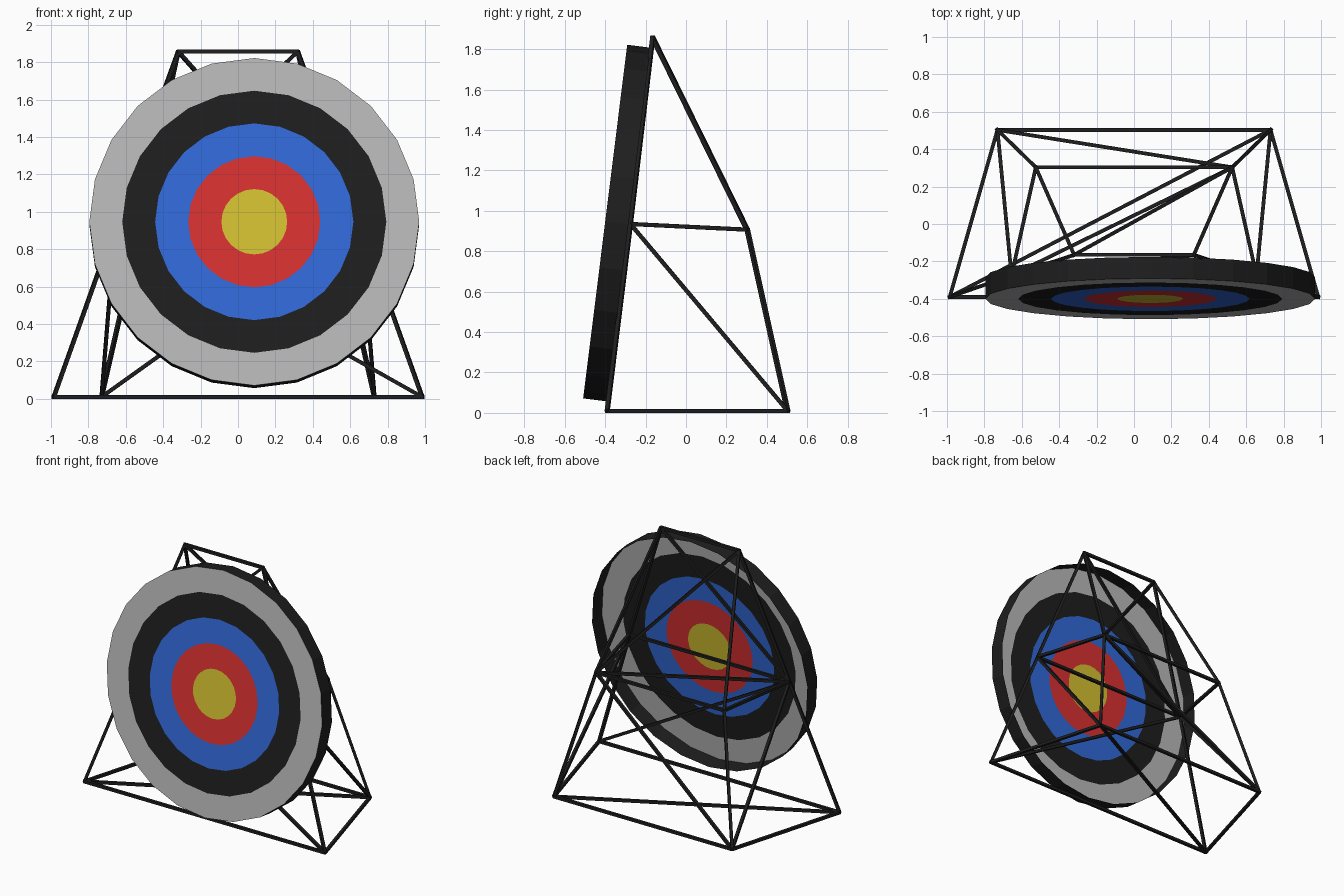
import bpy, bmesh
from math import sin, cos, pi, radians
from mathutils import Vector

if "Cube" in bpy.data.objects:
    bpy.data.objects.remove(bpy.data.objects["Cube"])


def material(name, rgb):
    m = bpy.data.materials.new(name)
    m.diffuse_color = (*rgb, 1)
    m.use_nodes = True
    m.node_tree.nodes["Principled BSDF"].inputs["Base Color"].default_value = m.diffuse_color
    return m


black = material("black", (0.013, 0.013, 0.013))
grey = material("light_grey", (0.48, 0.48, 0.48))
blue = material("blue", (0.03, 0.14, 0.69))
red = material("red", (0.69, 0.03, 0.03))
yellow = material("yellow", (0.66, 0.53, 0.03))


def finish(name, bm, mat):
    me = bpy.data.meshes.new(name)
    bm.to_mesh(me)
    bm.free()
    me.materials.append(mat)
    ob = bpy.data.objects.new(name, me)
    bpy.context.collection.objects.link(ob)


# Leaning target: a 24-sided shell, open at the back
SIDES, LEAN, DEPTH = 24, radians(7.1), 0.116
CENTRE = Vector((0.087, -0.40, 0.947))
UP = Vector((0, sin(LEAN), cos(LEAN)))
BACK = Vector((0, cos(LEAN), -sin(LEAN)))


def circle(bm, r, depth=0):
    return [bm.verts.new(CENTRE + Vector((r * cos(a), 0, 0)) + UP * r * sin(a) + BACK * depth)
            for a in (2 * pi * i / SIDES for i in range(SIDES))]


def band(name, mat, outer, inner, inner_depth=0, outer_depth=0):
    bm = bmesh.new()
    o = circle(bm, outer, outer_depth)
    if inner == 0:
        bm.faces.new(o)
    else:
        n = circle(bm, inner, inner_depth)
        for i in range(SIDES):
            j = (i + 1) % SIDES
            bm.faces.new((n[i], o[i], o[j], n[j]))
    finish(name, bm, mat)


radii = [0.882, 0.706, 0.53, 0.353, 0.176, 0]
names = ["outer_ring", "black_ring", "blue_ring", "red_ring", "bullseye"]
for name, mat, r1, r2 in zip(names, (grey, black, blue, red, yellow), radii, radii[1:]):
    band(name, mat, r1, r2)
band("target_rim", black, 0.882, 0.882, 0, DEPTH)

# Stand joints: right-hand positions, mirrored for the left
joints = {
    "foot_front": (0.985, -0.39, 0.01),
    "foot_back": (0.73, 0.503, 0.01),
    "mid_front": (0.655, -0.275, 0.935),
    "mid_back": (0.525, 0.303, 0.907),
    "top": (0.32, -0.165, 1.857),
}


def joint(name, side):
    x, y, z = joints[name]
    return Vector((x * side, y, z))


def beam(name, a, b, t=0.02):
    d = b - a
    bm = bmesh.new()
    bmesh.ops.create_cube(bm, size=1)
    bmesh.ops.scale(bm, vec=(t, t, d.length + t * 0.5), verts=bm.verts)
    rot = d.to_track_quat('Z', 'Y').to_matrix()
    bmesh.ops.rotate(bm, cent=(0, 0, 0), matrix=rot, verts=bm.verts)
    bmesh.ops.translate(bm, vec=(a + b) / 2, verts=bm.verts)
    finish(name, bm, black)


# Side frames
for side, label in ((1, "right"), (-1, "left")):
    for a, b in (("foot_front", "foot_back"), ("foot_front", "mid_front"), ("mid_front", "top"),
                 ("foot_back", "mid_back"), ("mid_back", "top"), ("mid_front", "mid_back"),
                 ("mid_front", "foot_back")):
        beam(f"{label}_beam_{a}_to_{b}", joint(a, side), joint(b, side))

# Cross bars
for k in joints:
    beam(f"cross_bar_{k}", joint(k, -1), joint(k, 1))

# Diagonal braces, from the right side to the left
for a, b in (("foot_front", "mid_front"), ("top", "mid_front"), ("mid_back", "foot_back"),
             ("mid_back", "top"), ("foot_back", "foot_front"), ("mid_back", "mid_front")):
    beam(f"brace_{a}_to_{b}", joint(a, 1), joint(b, -1))
